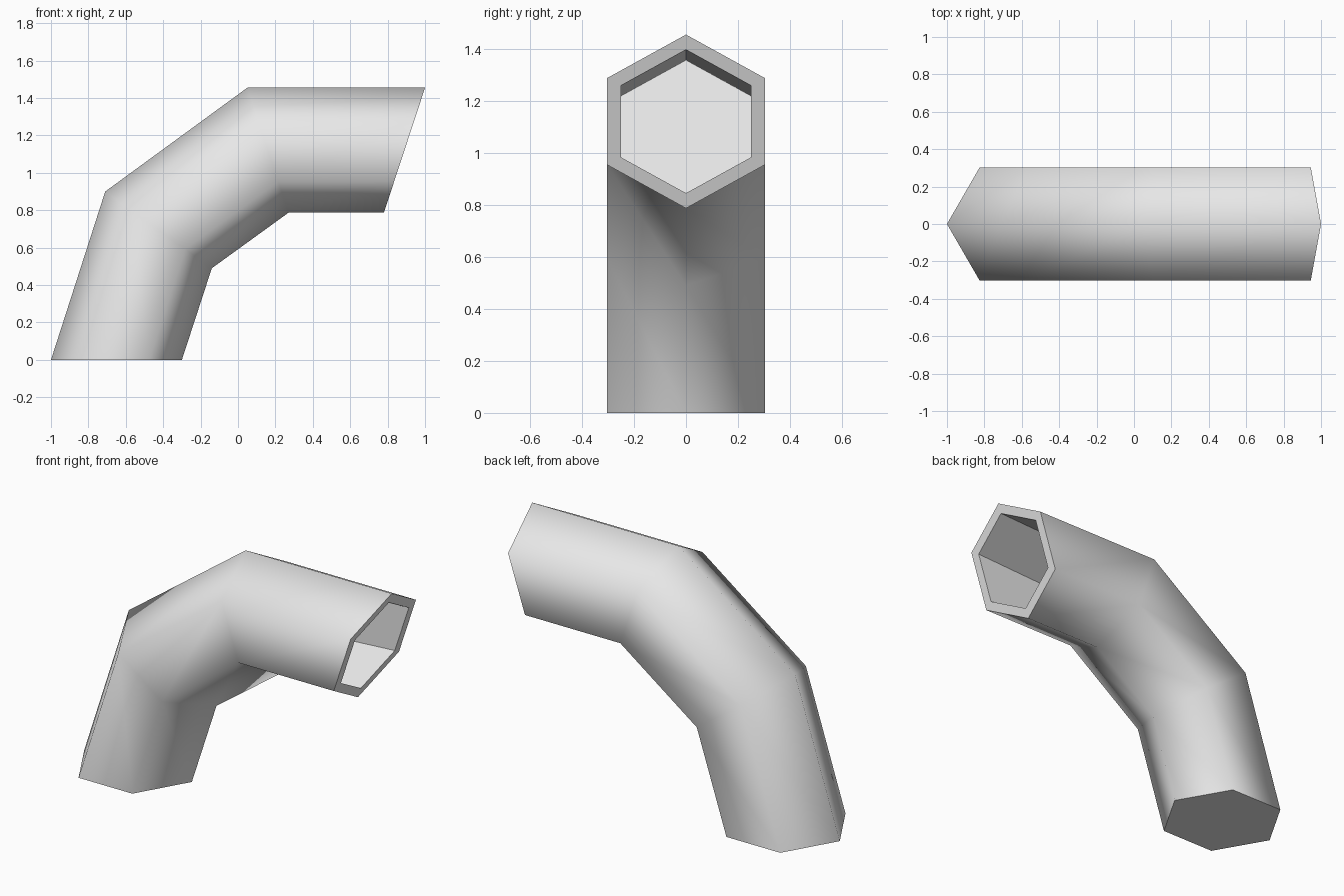
import bpy
import bmesh
from mathutils import Vector

cube = bpy.data.objects.get("Cube")
if cube:
    bpy.data.objects.remove(cube, do_unlink=True)

HALF_WIDTH = 0.303
BORE = 0.826  # bore size relative to the outer hexagon

# Each cross-section: outer-bend point and inner-bend point in the xz plane
SECTIONS = [
    ((-1.0, 0.0), (-0.30, 0.0)),
    ((-0.71, 0.90), (-0.14, 0.49)),
    ((0.05, 1.455), (0.27, 0.787)),
    ((1.0, 1.455), (0.78, 0.787)),
]


def hexagon(bm, section, scale=1.0, drop=0.0):
    """Hexagonal ring spanning the two given points, in its own tilted plane."""
    top, bottom = (Vector((p[0], 0, p[1])) for p in section)
    centre = (top + bottom) / 2
    up = (top - bottom) / 2 * scale
    side = Vector((0, HALF_WIDTH * scale, 0))
    centre.z -= drop
    offsets = [up, up / 2 + side, -up / 2 + side, -up, -up / 2 - side, up / 2 - side]
    return [bm.verts.new(centre + o) for o in offsets]


def bridge(bm, a, b, smooth=False):
    for i in range(6):
        j = (i + 1) % 6
        face = bm.faces.new((a[i], a[j], b[j], b[i]))
        face.smooth = smooth


bm = bmesh.new()

# Bent outer wall and closed base
rings = [hexagon(bm, s) for s in SECTIONS]
for a, b in zip(rings, rings[1:]):
    bridge(bm, a, b, smooth=True)
bm.faces.new(rings[0])

# Rim, bore and the closed end of the bore
mouth = hexagon(bm, SECTIONS[3], BORE)
bore_end = hexagon(bm, SECTIONS[2], BORE, drop=0.04)
bridge(bm, rings[3], mouth)
bridge(bm, mouth, bore_end)
bm.faces.new(bore_end)

bmesh.ops.recalc_face_normals(bm, faces=bm.faces)
mesh = bpy.data.meshes.new("bent_pipe")
bm.to_mesh(mesh)
bm.free()

# Plain light grey
grey = bpy.data.materials.new("light_grey")
grey.use_nodes = True
grey.diffuse_color = (0.8, 0.8, 0.8, 1)
grey.node_tree.nodes["Principled BSDF"].inputs["Base Color"].default_value = (0.8, 0.8, 0.8, 1)
mesh.materials.append(grey)

pipe = bpy.data.objects.new("bent_pipe", mesh)
bpy.context.collection.objects.link(pipe)
